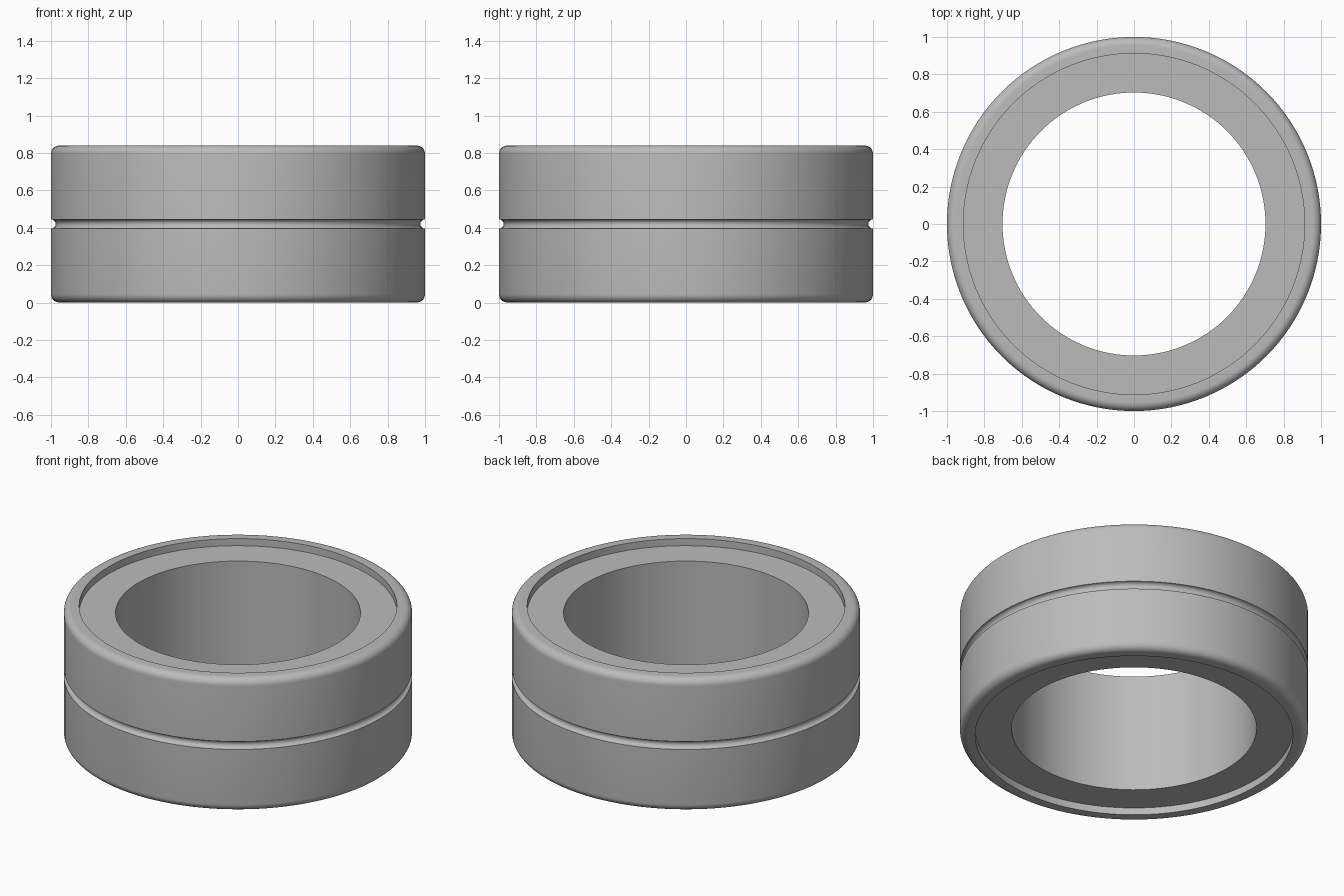
import bpy
import bmesh
import math

HEIGHT = 0.84
MID = HEIGHT / 2
OUTER, RIM, BORE = 1.0, 0.912, 0.703
RECESS, ROUND = 0.045, 0.045
GROOVE = 0.025
SEGMENTS = 128

cube = bpy.data.objects.get("Cube")
if cube:
    bpy.data.objects.remove(cube, do_unlink=True)

steel = bpy.data.materials.new("satin grey steel")
steel.use_nodes = True
grey = (0.50, 0.50, 0.50, 1)
steel.diffuse_color = grey
steel.node_tree.nodes["Principled BSDF"].inputs["Base Color"].default_value = grey


def arc(r, z, radius, start, end, steps):
    """Points of a circular arc in the radius-height plane, angles in degrees."""
    points = []
    for i in range(steps + 1):
        a = math.radians(start + (end - start) * i / steps)
        points.append((r + radius * math.cos(a), z + radius * math.sin(a)))
    return points


# Lower half: bore, recessed face, rim and rounded corner
lower = [(BORE, RECESS), (RIM, RECESS), (RIM, 0)]
lower += arc(OUTER - ROUND, ROUND, ROUND, -90, 0, 8)
# Upper half mirrors the lower one
upper = [(r, HEIGHT - z) for r, z in reversed(lower)]
# Round groove around the middle
groove = arc(OUTER, MID, GROOVE, 270, 90, 10)
profile = lower + groove + upper

# Turn the closed profile around the vertical axis
bm = bmesh.new()
verts = [bm.verts.new((r, 0, z)) for r, z in profile]
edges = [bm.edges.new((v, verts[(i + 1) % len(verts)])) for i, v in enumerate(verts)]
bmesh.ops.spin(bm, geom=verts + edges, cent=(0, 0, 0), axis=(0, 0, 1),
               angle=math.tau, steps=SEGMENTS, use_merge=False)
bmesh.ops.remove_doubles(bm, verts=bm.verts, dist=0.0001)
bmesh.ops.recalc_face_normals(bm, faces=bm.faces)
mesh = bpy.data.meshes.new("grooved_ring")
bm.to_mesh(mesh)
bm.free()
mesh.materials.append(steel)

ring = bpy.data.objects.new("grooved_ring", mesh)
bpy.context.collection.objects.link(ring)
bpy.ops.object.select_all(action='DESELECT')
ring.select_set(True)
bpy.context.view_layer.objects.active = ring
bpy.ops.object.shade_smooth_by_angle(angle=math.radians(30))
